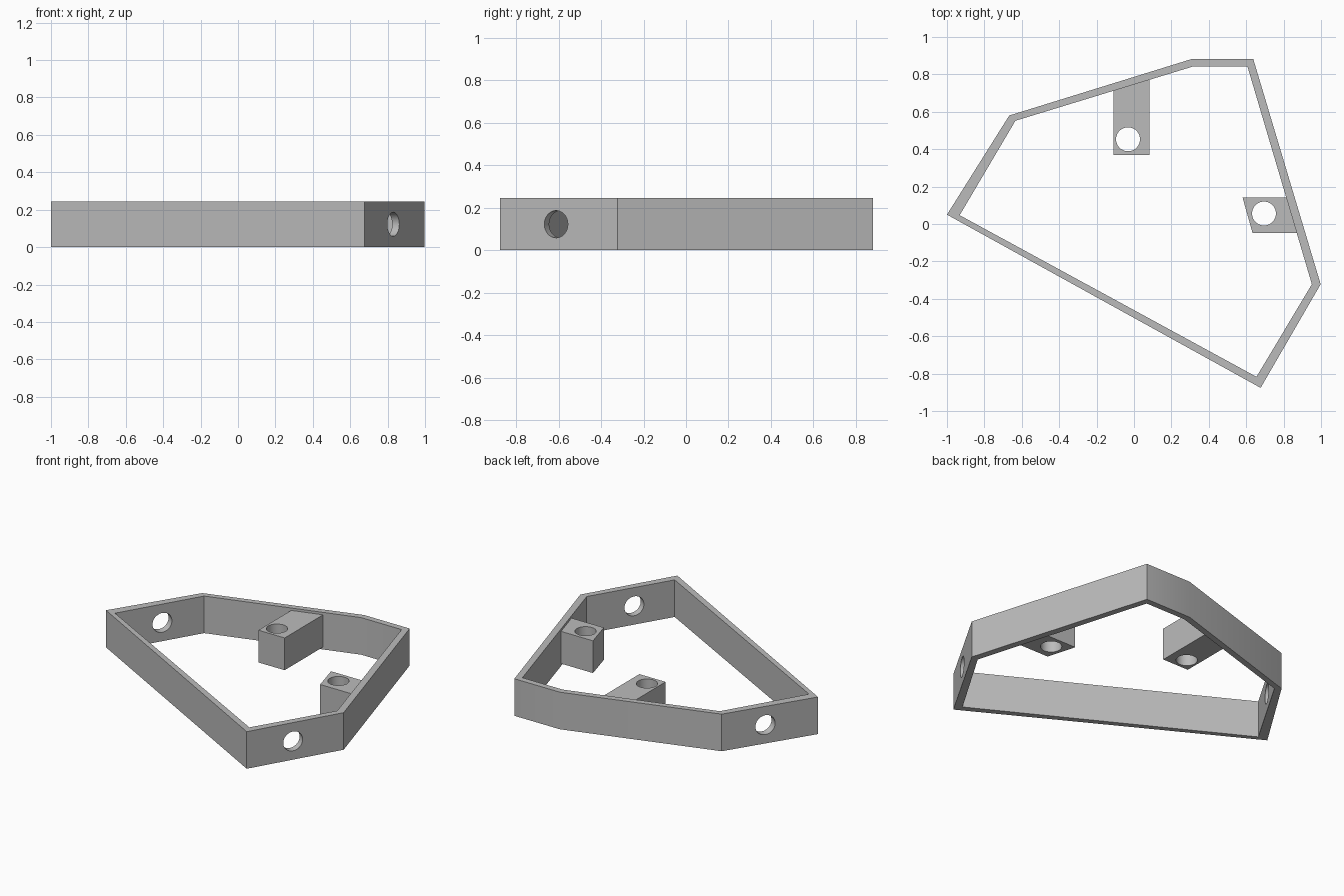
import bpy
import bmesh
from math import radians
from mathutils import Vector

if "Cube" in bpy.data.objects:
    bpy.data.objects.remove(bpy.data.objects["Cube"], do_unlink=True)

HEIGHT = 0.245
HOLE_R = 0.064

grey = bpy.data.materials.new("plain grey")
grey.use_nodes = True
grey.diffuse_color = (0.5, 0.5, 0.5, 1)
grey.node_tree.nodes["Principled BSDF"].inputs["Base Color"].default_value = (0.5, 0.5, 0.5, 1)


def add_object(name, bm):
    bmesh.ops.recalc_face_normals(bm, faces=bm.faces)
    mesh = bpy.data.meshes.new(name)
    bm.to_mesh(mesh)
    bm.free()
    mesh.materials.append(grey)
    obj = bpy.data.objects.new(name, mesh)
    bpy.context.collection.objects.link(obj)
    return obj


def prism(name, outline, z0, z1):
    bm = bmesh.new()
    low = [bm.verts.new((x, y, z0)) for x, y in outline]
    high = [bm.verts.new((x, y, z1)) for x, y in outline]
    bm.faces.new(low)
    bm.faces.new(high)
    for i in range(len(low)):
        j = (i + 1) % len(low)
        bm.faces.new((low[i], low[j], high[j], high[i]))
    return add_object(name, bm)


def ring(name, outer, inner, z0, z1):
    bm = bmesh.new()
    # Loops run round the wall section: outer low, outer high, inner high, inner low
    loops = [[bm.verts.new((x, y, z)) for x, y in pts]
             for pts, z in ((outer, z0), (outer, z1), (inner, z1), (inner, z0))]
    for k in range(4):
        a, b = loops[k], loops[(k + 1) % 4]
        for i in range(len(a)):
            j = (i + 1) % len(a)
            bm.faces.new((a[i], a[j], b[j], b[i]))
    return add_object(name, bm)


def drill(obj, centre, axis, length):
    """Cut a round hole through obj, then shade it."""
    bpy.ops.mesh.primitive_cylinder_add(vertices=48, radius=HOLE_R, depth=length, location=centre)
    cutter = bpy.context.object
    cutter.rotation_euler = Vector(axis).to_track_quat('Z', 'Y').to_euler()
    cutter.hide_render = True
    cutter.data.materials.append(grey)
    cut = obj.modifiers.new("hole", 'BOOLEAN')
    cut.operation = 'DIFFERENCE'
    cut.solver = 'EXACT'
    cut.object = cutter
    bpy.ops.object.select_all(action='DESELECT')
    obj.select_set(True)
    bpy.context.view_layer.objects.active = obj
    bpy.ops.object.modifier_apply(modifier=cut.name)
    bpy.data.objects.remove(cutter, do_unlink=True)
    bpy.ops.object.shade_smooth_by_angle(angle=radians(30))


# Six-sided frame with one straight bore through both short end walls
outer = [(-1, 0.05), (-0.667, 0.58), (0.305, 0.881), (0.638, 0.881), (0.998, -0.322), (0.677, -0.876)]
inner = [(-0.932, 0.047), (-0.634, 0.552), (0.312, 0.841), (0.607, 0.841), (0.951, -0.322), (0.655, -0.817)]
frame = ring("frame", outer, inner, 0, HEIGHT)
drill(frame, (0.008, -0.137, HEIGHT / 2), (0.866, -0.5, 0), 2.4)

# Mounting lugs, rooted a little way inside the walls
LOW, HIGH = 0.016, 0.229
back_lug = prism("back_lug", [(-0.11, 0.37), (0.082, 0.37), (0.082, 0.785), (-0.11, 0.725)], LOW, HIGH)
drill(back_lug, (-0.032, 0.453, HEIGHT / 2), (0, 0, 1), 1)

side_lug = prism("side_lug", [(0.58, 0.143), (0.634, -0.048), (0.885, -0.048), (0.828, 0.143)], LOW, HIGH)
drill(side_lug, (0.695, 0.056, HEIGHT / 2), (0, 0, 1), 1)
